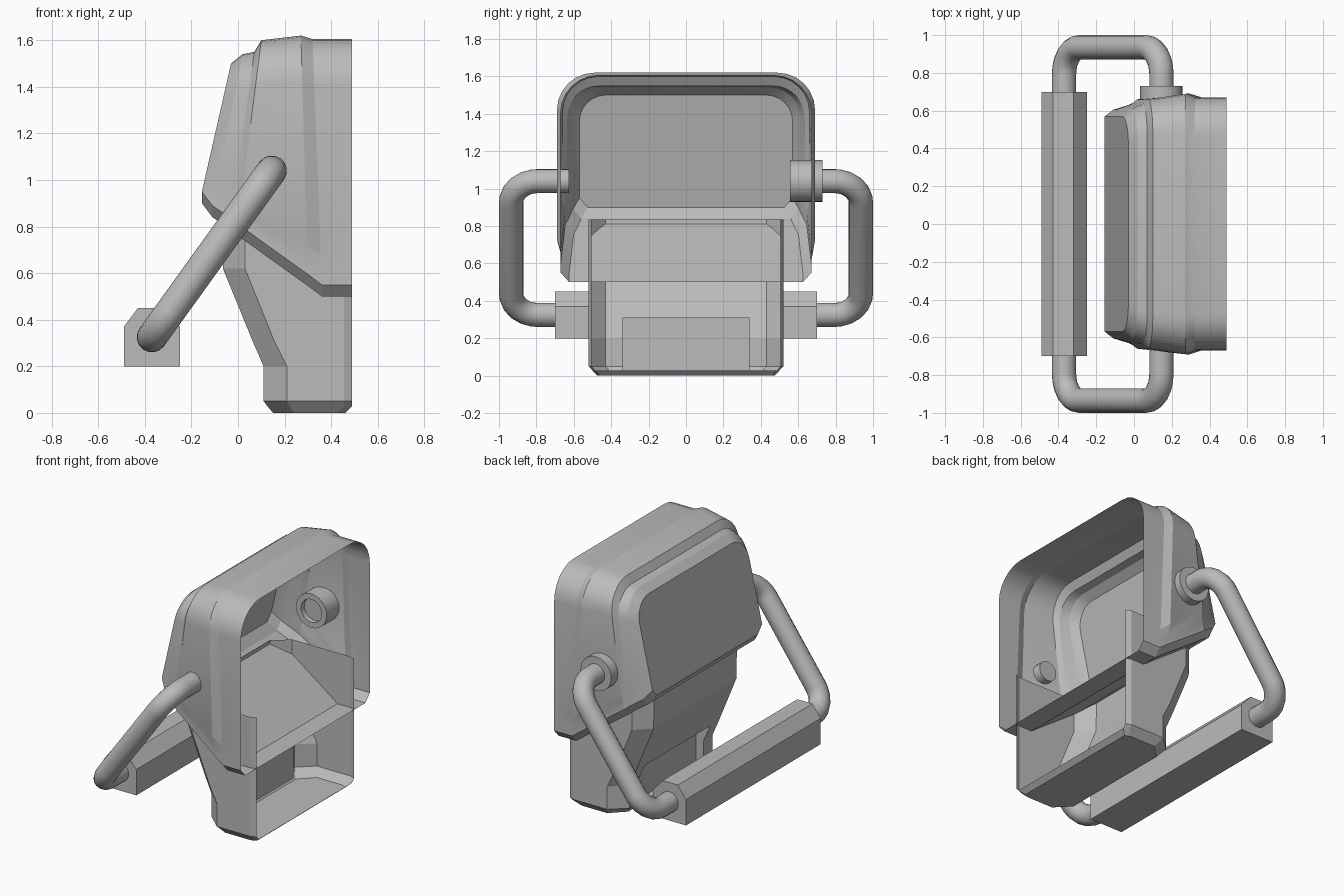
import bpy, bmesh, math
from mathutils import Vector

cube = bpy.data.objects.get("Cube")
if cube:
    bpy.data.objects.remove(cube, do_unlink=True)

grey = bpy.data.materials.new("plain_grey")
grey.use_nodes = True
GREY = (0.5, 0.5, 0.5, 1)
grey.diffuse_color = GREY
grey.node_tree.nodes["Principled BSDF"].inputs["Base Color"].default_value = GREY


def finish(name, bm, angle=30):
    bmesh.ops.recalc_face_normals(bm, faces=bm.faces)
    mesh = bpy.data.meshes.new(name)
    bm.to_mesh(mesh)
    bm.free()
    obj = bpy.data.objects.new(name, mesh)
    bpy.context.collection.objects.link(obj)
    mesh.materials.append(grey)
    bpy.ops.object.select_all(action='DESELECT')
    obj.select_set(True)
    bpy.context.view_layer.objects.active = obj
    bpy.ops.object.shade_smooth_by_angle(angle=math.radians(angle))


def loft(bm, rings, closed=True, cap_first=False, cap_last=False):
    """Bridge rings of equal point count; return vertex rows and face rows."""
    rows = [[bm.verts.new(p) for p in ring] for ring in rings]
    n = len(rows[0])
    faces = []
    for a, b in zip(rows, rows[1:]):
        faces.append([bm.faces.new((a[i], a[(i + 1) % n], b[(i + 1) % n], b[i]))
                      for i in range(n if closed else n - 1)])
    if cap_first:
        bm.faces.new(rows[0])
    if cap_last:
        bm.faces.new(rows[-1])
    return rows, faces


# Hood: tilted arch sections, open towards +x and closed by a sloping floor
def hood_ring(xb, zb, xt, zt, w, r, low):
    half = [(low - 0.045, zb - 0.05), (low, zb), (low, zb + 0.06), (w, zb + 0.13)]
    for i in range(7):
        a = math.radians(15 * i)
        half.append((w - r + r * math.cos(a), zt - r + r * math.sin(a)))
    loop = half + [(-y, z) for y, z in reversed(half)]
    ring = []
    for y, z in loop:
        t = max(0, (z - zb) / (zt - zb))
        ring.append((xb + (xt - xb) * t, y, z))
    return ring


# bottom x, bottom z, top x, top z, half width, corner radius, lower half width
SECTIONS = [
    (0.49, 0.55, 0.49, 1.605, 0.67, 0.20, 0.67),
    (0.36, 0.55, 0.32, 1.605, 0.67, 0.20, 0.67),
    (0.30, 0.595, 0.27, 1.62, 0.69, 0.20, 0.67),
    (0.00, 0.81, 0.10, 1.60, 0.66, 0.19, 0.645),
    (-0.03, 0.835, 0.07, 1.55, 0.635, 0.17, 0.63),
    (-0.11, 0.89, 0.02, 1.54, 0.61, 0.16, 0.605),
    (-0.155, 0.95, -0.03, 1.50, 0.57, 0.14, 0.57),
]
bm = bmesh.new()
loft(bm, [hood_ring(*s) for s in SECTIONS], cap_last=True)
finish("hood", bm, 18)


# Base: chamfered tray wall, open towards +x and at the top
def base_ring(z, back, corner, front=0.49, w=0.52):
    half = [(front, w - 0.015), (front - 0.035, w), (corner, w),
            (back, w - 0.09), (back, 0.34)]
    return [(x, -y, z) for x, y in half] + [(x, y, z) for x, y in reversed(half)]


bm = bmesh.new()
rows, faces = loft(bm, [
    base_ring(0.0, 0.15, 0.24, 0.46, 0.475),
    base_ring(0.028, 0.127, 0.223, 0.49, 0.5),
    base_ring(0.05, 0.11, 0.21),
    base_ring(0.20, 0.11, 0.21),
    base_ring(0.31, 0.062, 0.155),
    base_ring(0.62, -0.065, 0.03),
    base_ring(0.835, -0.07, 0.03),
], closed=False, cap_first=True)
# low front lip of the tray
bm.faces.new((rows[0][0], rows[0][-1], rows[1][-1], rows[1][0]))
# finger recess pushed into the back wall
recess = [faces[k][4] for k in (1, 2, 3)]
out = bmesh.ops.extrude_face_region(bm, geom=recess)
for v in out["geom"]:
    if isinstance(v, bmesh.types.BMVert):
        v.co.x = 0.165
bmesh.ops.delete(bm, geom=[f for f in recess if f.is_valid], context='FACES')
finish("base", bm, 15)

# Grip: bar with both upper edges chamfered
profile = [(-0.49, 0.2), (-0.25, 0.2), (-0.25, 0.37),
           (-0.32, 0.45), (-0.43, 0.45), (-0.49, 0.37)]
bm = bmesh.new()
loft(bm, [[(x, y, z) for x, z in profile] for y in (-0.7, 0.7)],
     cap_first=True, cap_last=True)
finish("grip", bm, 20)


# Handle arms: round tubes with rounded bends
def rounded_path(points, radius, steps=6):
    pts = [Vector(p) for p in points]
    path = [pts[0]]
    for a, b, c in zip(pts, pts[1:], pts[2:]):
        u, v = (a - b).normalized(), (c - b).normalized()
        half = u.angle(v) / 2
        mid = b + (u + v).normalized() * (radius / math.sin(half))
        start = b + u * (radius / math.tan(half)) - mid
        end = b + v * (radius / math.tan(half)) - mid
        path += [mid + start.lerp(end, i / steps).normalized() * radius
                 for i in range(steps + 1)]
    return path + [pts[-1]]


def tube(name, path, radius, sides=16):
    bm = bmesh.new()
    rings = []
    normal = (path[1] - path[0]).cross(path[-2] - path[1]).normalized()
    for i, p in enumerate(path):
        ahead = (path[min(i + 1, len(path) - 1)] - p).normalized()
        behind = (p - path[max(i - 1, 0)]).normalized()
        side = normal.cross((ahead + behind).normalized())
        rings.append([p + radius * (normal * math.cos(a) + side * math.sin(a))
                      for a in (math.tau * k / sides for k in range(sides))])
    loft(bm, rings, cap_first=True, cap_last=True)
    finish(name, bm, 40)


for name, s, inner in (("right_arm", -1, 0.625), ("left_arm", 1, 0.60)):
    corners = [(0.145, s * inner, 1.04), (0.145, s * 0.935, 1.04),
               (-0.37, s * 0.935, 0.325), (-0.37, s * 0.65, 0.325)]
    tube(name, rounded_path(corners, 0.14), 0.065)

# Pivot bushing: turned collar through one side wall, with a recessed inner end
turned = [(0.001, 0.59), (0.075, 0.59), (0.075, 0.555),
          (0.112, 0.555), (0.112, 0.73), (0.001, 0.73)]
bm = bmesh.new()
angles = [math.tau * k / 24 for k in range(24)]
loft(bm, [[(0.145 + r * math.cos(a), y, 1.04 + r * math.sin(a)) for a in angles]
          for r, y in turned], cap_first=True, cap_last=True)
finish("pivot_bushing", bm)
